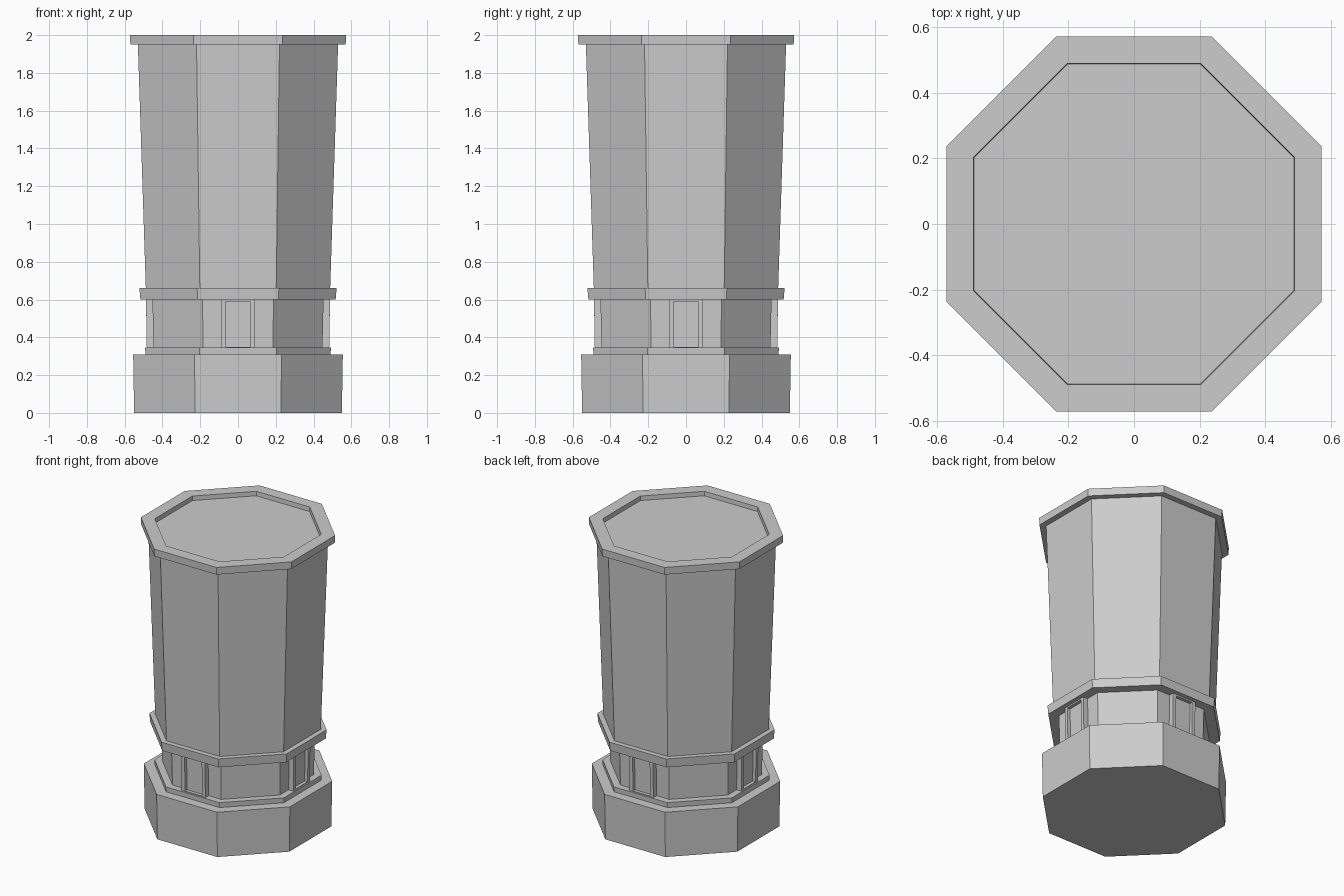
import bpy, bmesh
from math import pi, cos, sin

cube = bpy.data.objects.get("Cube")
if cube:
    bpy.data.objects.remove(cube, do_unlink=True)

stone = bpy.data.materials.new("grey_stone")
stone.use_nodes = True
GREY = (0.604, 0.604, 0.604, 1)
stone.diffuse_color = GREY
stone.node_tree.nodes["Principled BSDF"].inputs["Base Color"].default_value = GREY


def make_object(name, bm):
    bmesh.ops.recalc_face_normals(bm, faces=bm.faces)
    mesh = bpy.data.meshes.new(name)
    bm.to_mesh(mesh)
    bm.free()
    mesh.materials.append(stone)
    obj = bpy.data.objects.new(name, mesh)
    bpy.context.collection.objects.link(obj)
    return obj


def octagon_part(name, profile):
    """Stack octagon rings, given as (flat-to-centre distance, height)."""
    bm = bmesh.new()
    rings = []
    for apothem, z in profile:
        r = apothem / cos(pi / 8)
        angles = [pi / 8 + i * pi / 4 for i in range(8)]
        rings.append([bm.verts.new((r * cos(a), r * sin(a), z)) for a in angles])
    for low, high in zip(rings, rings[1:]):
        for i in range(8):
            j = (i + 1) % 8
            bm.faces.new((low[i], low[j], high[j], high[i]))
    bm.faces.new(rings[0][::-1])
    bm.faces.new(rings[-1])
    return make_object(name, bm)


# Stacked tower body
octagon_part("base_plinth", [(0.55, 0), (0.555, 0.31)])
octagon_part("base_step", [(0.49, 0.31), (0.492, 0.345)])
octagon_part("neck", [(0.447, 0.345), (0.453, 0.6)])
octagon_part("neck_ring", [(0.517, 0.6), (0.522, 0.66)])
octagon_part("shaft", [(0.488, 0.66), (0.53, 1.95)])
octagon_part("top_rim", [(0.57, 1.95), (0.572, 2), (0.49, 2), (0.488, 1.97)])


def framed_panel(name, turn):
    """Upright block with a sunken panel on its outer face."""
    bm = bmesh.new()
    bmesh.ops.create_cube(bm, size=1)
    for v in bm.verts:
        outer = 0.487 if v.co.z > 0 else 0.483
        v.co = (v.co.x * 0.18, -outer if v.co.y < 0 else -0.43, 0.4725 + v.co.z * 0.255)
    front = min(bm.faces, key=lambda f: f.calc_center_median().y)
    bmesh.ops.inset_region(bm, faces=[front], thickness=0.001)
    # Narrow sill and lintel, wider jambs
    for v in front.verts:
        v.co.x = 0.065 if v.co.x > 0 else -0.065
        v.co.z = 0.59 if v.co.z > 0.47 else 0.35
    sunk = bmesh.ops.extrude_discrete_faces(bm, faces=[front])["faces"][0]
    for v in sunk.verts:
        v.co.y += 0.022
    make_object(name, bm).rotation_euler.z = turn


# One framed panel on each main side of the neck
for i, side in enumerate(("front", "left", "back", "right")):
    framed_panel(side + "_panel", i * pi / 2)
